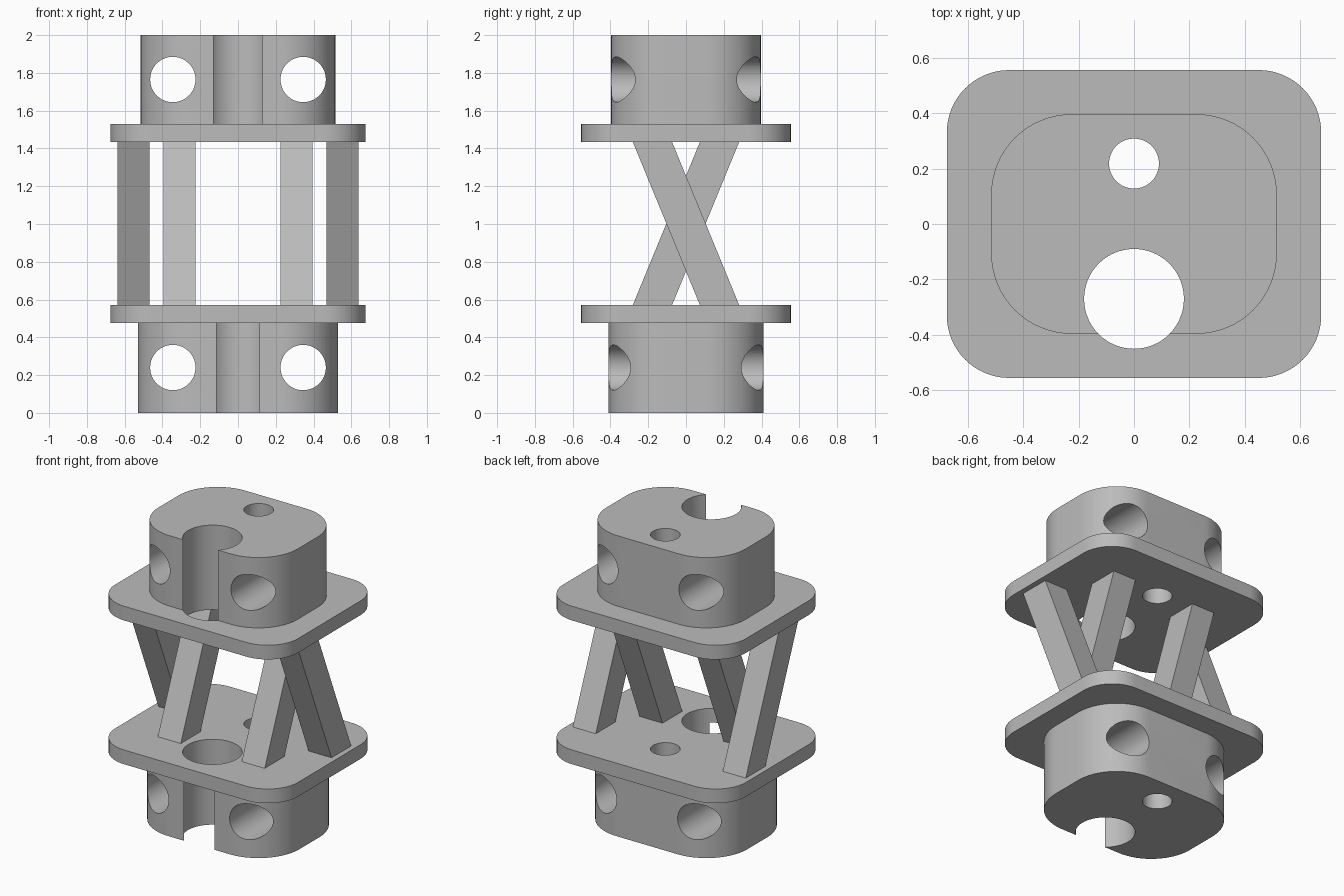
import bpy, bmesh
from math import sin, cos, pi, radians
from mathutils import Matrix

cube = bpy.data.objects.get("Cube")
if cube:
    bpy.data.objects.remove(cube, do_unlink=True)

grey = bpy.data.materials.new("plain grey")
grey.use_nodes = True
colour = (0.5, 0.5, 0.5, 1)
grey.diffuse_color = colour
grey.node_tree.nodes["Principled BSDF"].inputs["Base Color"].default_value = colour


def make_object(name, bm):
    bmesh.ops.recalc_face_normals(bm, faces=bm.faces)
    mesh = bpy.data.meshes.new(name)
    bm.to_mesh(mesh)
    bm.free()
    mesh.materials.append(grey)
    obj = bpy.data.objects.new(name, mesh)
    bpy.context.collection.objects.link(obj)
    return obj


def rounded_slab(name, hx, hy, radius, z0, z1, steps=16):
    """Rounded rectangle extruded from z0 to z1."""
    bm = bmesh.new()
    ring = []
    for corner, (sx, sy) in enumerate(((1, 1), (-1, 1), (-1, -1), (1, -1))):
        for i in range(steps + 1):
            a = (corner + i / steps) * pi / 2
            ring.append(bm.verts.new((sx * (hx - radius) + radius * cos(a),
                                      sy * (hy - radius) + radius * sin(a), z0)))
    face = bm.faces.new(ring)
    grown = bmesh.ops.extrude_face_region(bm, geom=[face])["geom"]
    bmesh.ops.translate(bm, vec=(0, 0, z1 - z0),
                        verts=[g for g in grown if isinstance(g, bmesh.types.BMVert)])
    return make_object(name, bm)


def drill(obj, radius, centre, along_y=False):
    """Cut a round through hole."""
    bm = bmesh.new()
    turn = Matrix.Rotation(radians(90), 4, "X") if along_y else Matrix()
    bmesh.ops.create_cone(bm, cap_ends=True, segments=64, radius1=radius, radius2=radius,
                          depth=5, matrix=Matrix.Translation(centre) @ turn)
    cutter = make_object("hole_cutter", bm)
    cutter.hide_render = True
    mod = obj.modifiers.new("hole", "BOOLEAN")
    mod.operation, mod.solver, mod.object = "DIFFERENCE", "EXACT", cutter
    bpy.context.view_layer.objects.active = obj
    bpy.ops.object.modifier_apply(modifier=mod.name)
    bpy.data.objects.remove(cutter, do_unlink=True)


# Blocks and flanges
upper_block = rounded_slab("upper_block", 0.515, 0.396, 0.29, 1.53, 2)
lower_block = rounded_slab("lower_block", 0.53, 0.41, 0.305, 0, 0.475)
upper_flange = rounded_slab("upper_flange", 0.675, 0.555, 0.225, 1.435, 1.53)
lower_flange = rounded_slab("lower_flange", 0.675, 0.555, 0.225, 0.475, 0.57)
bodies = [upper_block, lower_block, upper_flange, lower_flange]

# Vertical bores, then the crosswise bolt holes
for body in bodies:
    drill(body, 0.18, (0, -0.27, 1))
    drill(body, 0.09, (0, 0.218, 1))
for body, z in ((upper_block, 1.765), (lower_block, 0.24)):
    for side in (-1, 1):
        drill(body, 0.12, (side * 0.345, 0, z), along_y=True)

# Crossed slanted struts: outer pair leans forward, inner pair leans back
for side, word in ((1, "left"), (-1, "right")):
    for kind, x, lean in (("outer", 0.554, -1), ("inner", 0.31, 1)):
        bm = bmesh.new()
        bmesh.ops.create_cube(bm, size=1)
        for v in bm.verts:
            top = 1 if v.co.z > 0 else -1
            v.co = (side * x + v.co.x * 0.17, lean * top * 0.178 + v.co.y * 0.208,
                    1.0025 + v.co.z * 0.865)
        make_object(f"{word}_{kind}_strut", bm)

# Smooth the round walls, keep the rims sharp
bpy.ops.object.select_all(action="DESELECT")
for body in bodies:
    body.select_set(True)
bpy.context.view_layer.objects.active = upper_block
bpy.ops.object.shade_smooth_by_angle(angle=radians(30))
